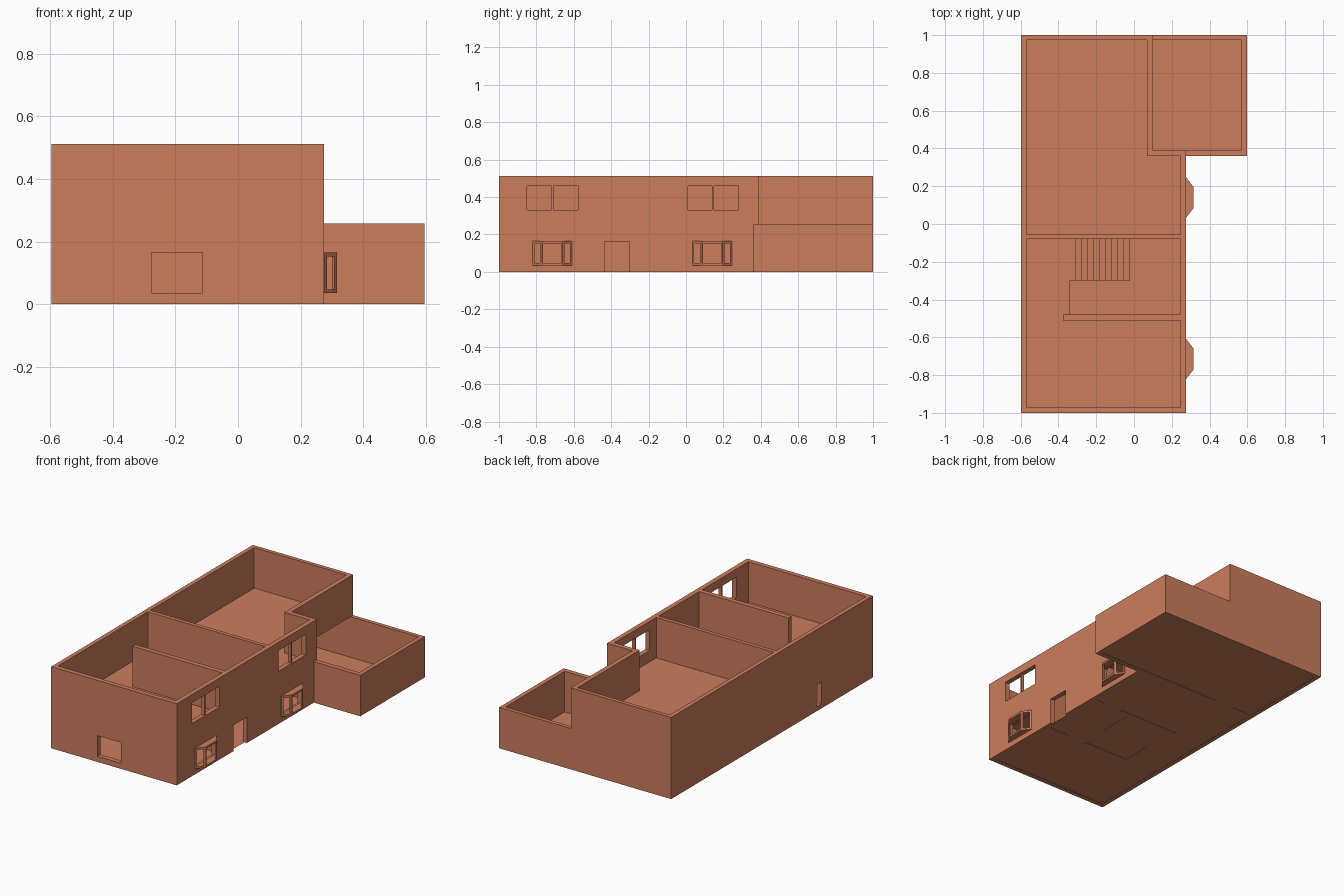
import bpy, bmesh

if "Cube" in bpy.data.objects:
    bpy.data.objects.remove(bpy.data.objects["Cube"])

H1, H2 = 0.257, 0.512          # top of ground storey, top of upper storey

brick = bpy.data.materials.new("terracotta")
brick.diffuse_color = (0.60, 0.205, 0.11, 1)
brick.use_nodes = True
brick.node_tree.nodes["Principled BSDF"].inputs["Base Color"].default_value = brick.diffuse_color


def add_object(name, bm):
    bmesh.ops.recalc_face_normals(bm, faces=bm.faces)
    mesh = bpy.data.meshes.new(name)
    bm.to_mesh(mesh)
    bm.free()
    mesh.materials.append(brick)
    ob = bpy.data.objects.new(name, mesh)
    bpy.context.collection.objects.link(ob)
    return ob


def add_prism(bm, outline, z0, z1):
    face = bm.faces.new([bm.verts.new((x, y, z0)) for x, y in outline])
    ext = bmesh.ops.extrude_face_region(bm, geom=[face])["geom"]
    bmesh.ops.translate(bm, vec=(0, 0, z1 - z0),
                        verts=[v for v in ext if isinstance(v, bmesh.types.BMVert)])


def rect(x0, x1, y0, y1):
    return [(x0, y0), (x1, y0), (x1, y1), (x0, y1)]


def prism(name, outline, z0, z1):
    bm = bmesh.new()
    add_prism(bm, outline, z0, z1)
    return add_object(name, bm)


def combine(ob, other, op):
    """Apply a boolean and remove the helper object."""
    mod = ob.modifiers.new("cut", 'BOOLEAN')
    mod.operation, mod.solver, mod.object = op, 'EXACT', other
    bpy.context.view_layer.update()
    dg = bpy.context.evaluated_depsgraph_get()
    mesh = bpy.data.meshes.new_from_object(ob.evaluated_get(dg))
    ob.modifiers.clear()
    ob.data = mesh
    bpy.data.objects.remove(other)


def cut(ob, outline, z0, z1):
    combine(ob, prism("cutter", outline, z0, z1), 'DIFFERENCE')


# Ground storey: L-shaped block with rooms and inner doorways cut out
house = prism("house_walls", [(-.597, -1), (.275, -1), (.275, .36), (.597, .36),
                              (.597, 1), (-.597, 1)], 0, H1)
for room in [rect(-.57, .57, .39, .975),        # rear room and extension
             rect(-.57, .245, -.055, .36),      # middle room
             rect(-.57, .245, -.97, -.51),      # front room
             rect(-.34, .245, -.48, -.08),      # stair hall
             rect(-.57, -.375, -.53, -.04)]:    # passage
    cut(house, room, -.1, .4)
for door in [rect(-.44, -.31, .34, .41), rect(-.03, .10, -.53, -.46),
             rect(.05, .18, -.10, -.04)]:
    cut(house, door, -.1, .163)

# Upper storey walls
upper = prism("upper", [(-.597, -1), (.275, -1), (.275, .39), (.10, .39),
                        (.10, 1), (-.597, 1)], H1, H2)
for room in [[(-.57, -.055), (.245, -.055), (.245, .36), (.07, .36),
              (.07, .975), (-.57, .975)],
             rect(-.57, .245, -.48, -.08),
             rect(-.57, .245, -.97, -.51),
             rect(-.57, -.375, -.53, -.46)]:
    cut(upper, room, .1, .7)
combine(house, upper, 'UNION')

# Window and door openings in the outer walls
BAYS = (-.715, .14)
UPPER_WINDOWS = ((-.85, -.577), (.01, .28))
cut(house, rect(-.277, -.113, -1.05, -.96), .035, .165)     # front window
cut(house, rect(.24, .30, -.435, -.302), -.1, .163)         # front door
cut(house, rect(-.65, -.56, -.49, -.44), .03, .165)         # small side window
for y0, y1 in UPPER_WINDOWS:
    cut(house, rect(.24, .30, y0, y1), .33, .46)
for yc in BAYS:
    cut(house, rect(.24, .30, yc - .10, yc + .10), .037, .163)

# Central bars of the upper windows
for i, (y0, y1) in enumerate(UPPER_WINDOWS):
    c = (y0 + y1) / 2
    prism(f"window_bar_{i}", rect(.25, .27, c - .005, c + .005), .33, .46)

# Bay windows: sill, head and corner posts around open panes
for i, yc in enumerate(BAYS):
    bm = bmesh.new()
    plan = [(.27, yc - .105), (.277, yc - .105), (.316, yc - .055),
            (.316, yc + .055), (.277, yc + .105), (.27, yc + .105)]
    add_prism(bm, plan, .035, .047)
    add_prism(bm, plan, .152, .165)
    for s in (-1, 1):
        add_prism(bm, [(.305, yc + s * .049), (.316, yc + s * .049),
                       (.316, yc + s * .055), (.308, yc + s * .065),
                       (.301, yc + s * .059)], .047, .152)
        add_prism(bm, [(.272, yc + s * .096), (.284, yc + s * .096),
                       (.277, yc + s * .105), (.272, yc + s * .105)], .047, .152)
    add_object(f"bay_window_{i}", bm)

# Floors as single sheets; the upper one leaves the stairwell open
def sheet(name, rects, z):
    bm = bmesh.new()
    for r in rects:
        bm.faces.new([bm.verts.new((x, y, z)) for x, y in rect(*r)])
    ob = add_object(name, bm)
    if ob.data.polygons[0].normal.z < 0:
        ob.data.flip_normals()


sheet("ground_floor", [(-.58, .26, -.985, .375), (-.58, .585, .375, .985)], .002)
sheet("upper_floor", [(-.57, .245, -.97, -.48), (-.57, -.34, -.48, -.08),
                      (-.57, .245, -.08, .36), (-.57, .07, .36, .975)], H1 + .001)

# Staircase as one stepped profile, rising towards -x
steps, run, rise = 10, .032, H1 / 10
profile = [(-.34, 0), (-.34 + steps * run, 0)]
for k in range(steps):
    x = -.34 + (steps - k) * run
    profile += [(x, (k + 1) * rise), (x - run, (k + 1) * rise)]
bm = bmesh.new()
face = bm.faces.new([bm.verts.new((x, -.30, z)) for x, z in profile])
ext = bmesh.ops.extrude_face_region(bm, geom=[face])["geom"]
bmesh.ops.translate(bm, vec=(0, .22, 0),
                    verts=[v for v in ext if isinstance(v, bmesh.types.BMVert)])
add_object("staircase", bm)
